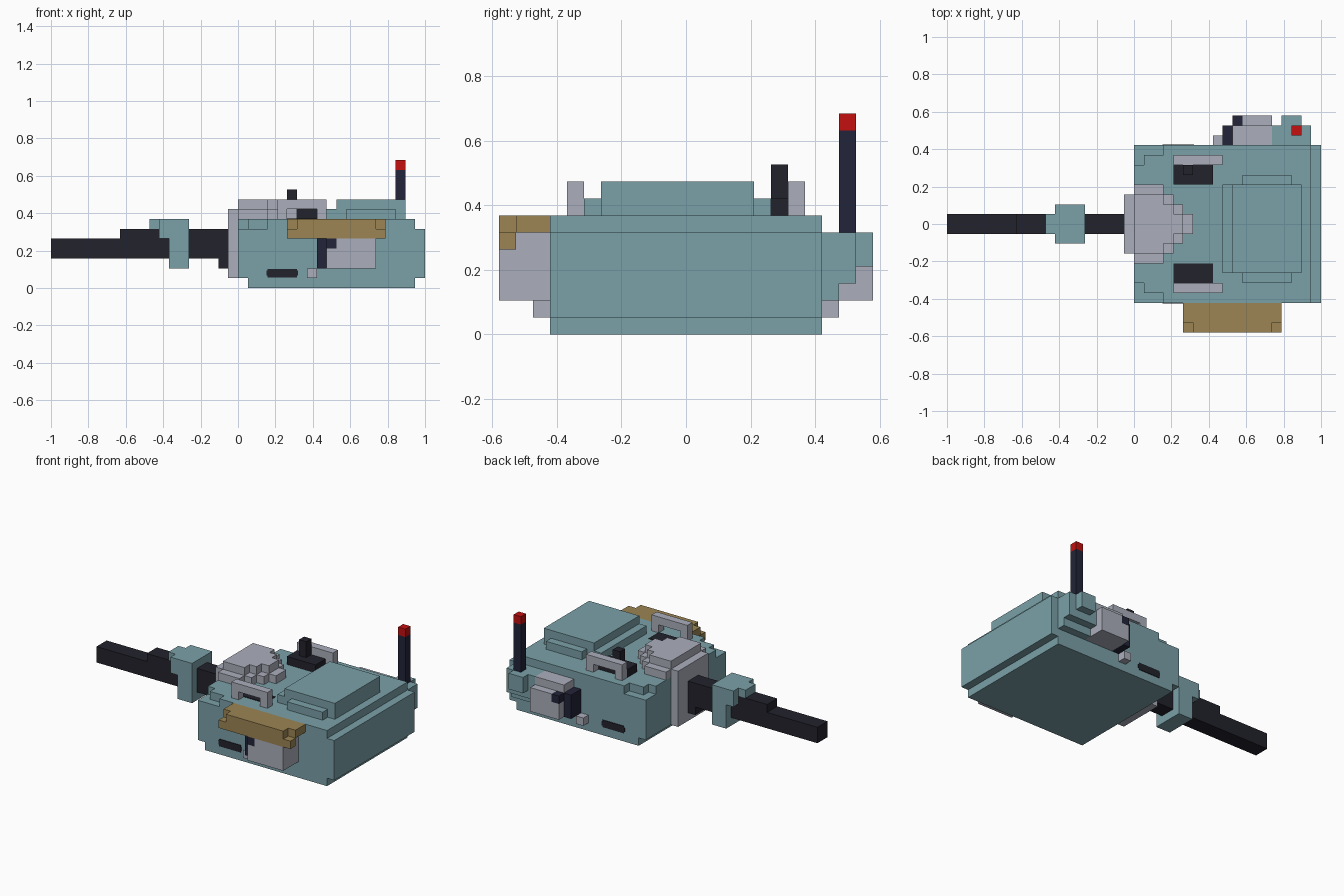
import bpy, bmesh

cube = bpy.data.objects.get("Cube")
if cube:
    bpy.data.objects.remove(cube, do_unlink=True)

U = 2 / 38  # one block of the blocky grid


def material(name, hex_code):
    srgb = [int(hex_code[i:i + 2], 16) / 255 for i in (0, 2, 4)]
    lin = [c / 12.92 if c <= 0.04045 else ((c + 0.055) / 1.055) ** 2.4 for c in srgb]
    m = bpy.data.materials.new(name)
    m.use_nodes = True
    m.diffuse_color = (*lin, 1)
    bsdf = m.node_tree.nodes["Principled BSDF"]
    bsdf.inputs["Base Color"].default_value = (*lin, 1)
    bsdf.inputs["Roughness"].default_value = 0.8
    return m


TEAL = material("teal armour", "7AA1A8")
GREY = material("light grey", "ABAFBC")
DARK = material("dark gunmetal", "22222C")
NAVY = material("dark navy", "222438")
TAN = material("tan canvas", "9C8554")
RED = material("signal red", "C41010")


def part(name, mat, *boxes):
    """One object made of boxes (x0, x1, y0, y1, z0, z1) in block units."""
    bm = bmesh.new()
    for x0, x1, y0, y1, z0, z1 in boxes:
        verts = bmesh.ops.create_cube(bm, size=1)["verts"]
        for v in verts:
            v.co = ((x0 if v.co.x < 0 else x1) * U,
                    (y0 if v.co.y < 0 else y1) * U,
                    (z0 if v.co.z < 0 else z1) * U)
    mesh = bpy.data.meshes.new(name)
    bm.to_mesh(mesh)
    bm.free()
    mesh.materials.append(mat)
    obj = bpy.data.objects.new(name, mesh)
    bpy.context.collection.objects.link(obj)
    return obj


# Turret shell: base, main block with notched front corners, rear step
part("turret_body", TEAL,
     (1, 18, -8, 8, 0, 1), (0, 19, -8, 8, 1, 6),
     (0, 1, -6, 6, 6, 7), (1, 3, -7, 7, 6, 7), (3, 18, -8, 8, 6, 7))

# Raised roof plate, two steps
part("roof_plate", TEAL,
     (9, 17, -5, 4, 7, 8), (11, 16, -6, 5, 7, 8), (10, 17, -5, 4, 8, 9))

# Gun shield and its stepped rounded hood
part("gun_shield", GREY, (-1, 0, -3, 3, 1, 8))
part("gun_hood", GREY,
     (0, 3, -4, 4, 7, 8), (3, 4, -3, 3, 7, 8), (4, 5, -2, 2, 7, 8), (5, 6, -1, 1, 7, 8),
     (0, 3, -3, 3, 8, 9), (3, 4, -2, 2, 8, 9), (4, 5, -1, 1, 8, 9))

# Gun
part("gun_barrel", DARK,
     (-19, -1, -1, 1, 3, 5), (-12, -1, -1, 1, 5, 6), (-2, -1, -1, 1, 2, 3))
part("barrel_sleeve", TEAL,
     (-9, -8, -1, 1, 6, 7), (-8, -5, -2, 2, 6, 7),
     (-8, -5, -2, 2, 5, 6), (-7, -5, -2, 2, 2, 5))

# Arched rails and side slots on both sides
for side, s in (("left", 1), ("right", -1)):
    y0, y1 = sorted((6 * s, 7 * s))
    part("roof_rail_" + side, GREY,
         (4, 5, y0, y1, 7, 8), (8, 9, y0, y1, 7, 8), (4, 9, y0, y1, 8, 9))
    y0, y1 = sorted((7.95 * s, 8.08 * s))
    part("side_slot_" + side, DARK, (3, 6, y0, y1, 1.05, 1.95),
         (2.92, 6.08, y0, y1, 1.25, 1.75))

# Roof hatches and periscope
part("hatch_left", DARK, (4, 8, 4, 6, 7, 8))
part("periscope", DARK, (5, 6, 5, 6, 8, 10))
part("hatch_right", DARK, (4, 8, -6, -4, 6.95, 7.08))

# Right side: storage box, lever, bracket and canvas roll
part("storage_box_right", GREY,
     (9, 14, -10, -8, 2, 6), (9, 14, -11, -10, 2, 4),
     (10, 14, -11, -10, 4, 5))
part("lever_right", NAVY, (8, 9, -10, -8, 2, 5), (9, 10, -11, -10, 4, 5))
part("bracket_right", GREY, (7, 8, -9, -8, 1, 2))
part("canvas_cover", TAN,
     (5, 15, -10, -8, 6, 7), (6, 14, -11, -10, 6, 7), (5, 15, -11, -10, 5, 6))

# Left side: storage box, lever and bracket
part("storage_box_left", GREY,
     (10, 14, 8, 10, 2, 6), (10, 14, 10, 11, 2, 4), (11, 14, 10, 11, 4, 5))
part("lever_left", NAVY, (9, 10, 8, 10, 2, 5), (10, 11, 10, 11, 4, 5))
part("bracket_left", GREY, (8, 9, 8, 9, 1, 2))

# Antenna mount, stepped underneath, with the red-tipped antenna
part("antenna_mount", TEAL,
     (14, 18, 8, 9, 2, 6), (14, 18, 9, 10, 3, 6), (15, 17, 10, 11, 4, 6))
part("antenna_rod", NAVY, (16, 17, 9, 10, 6, 12))
part("antenna_tip", RED, (16, 17, 9, 10, 12, 13))
